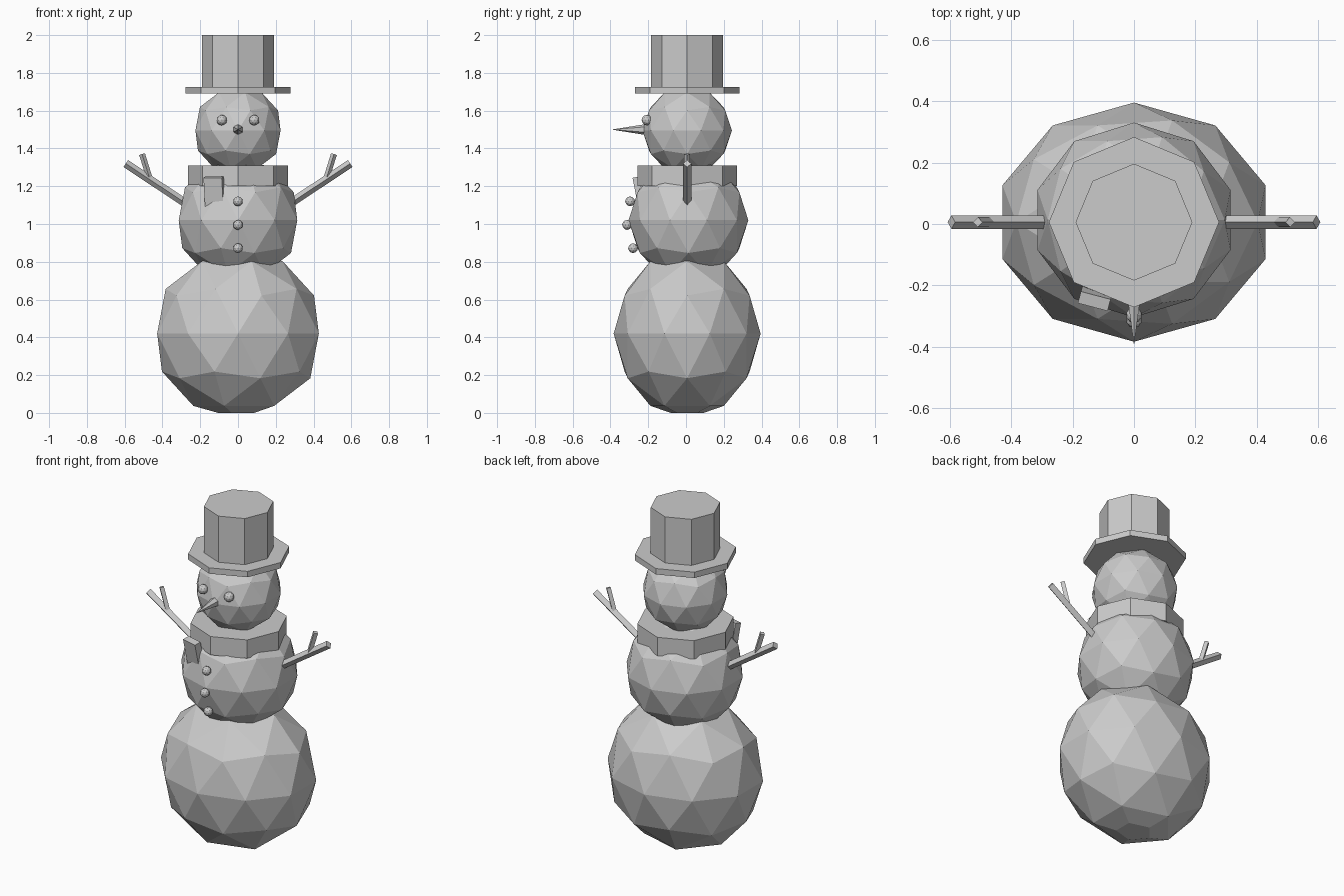
import bpy
import bmesh
from math import pi
from mathutils import Matrix, Vector, Euler

cube = bpy.data.objects.get("Cube")
if cube:
    bpy.data.objects.remove(cube, do_unlink=True)

MID_Y = 0.006  # depth of the figure's axis

stone = bpy.data.materials.new("plain_grey")
stone.use_nodes = True
stone.diffuse_color = (0.6, 0.6, 0.6, 1)
stone.node_tree.nodes["Principled BSDF"].inputs["Base Color"].default_value = (0.6, 0.6, 0.6, 1)


def finish(name, bm):
    mesh = bpy.data.meshes.new(name)
    bm.to_mesh(mesh)
    bm.free()
    mesh.materials.append(stone)
    obj = bpy.data.objects.new(name, mesh)
    bpy.context.collection.objects.link(obj)
    return obj


def ball(name, center, size, floor=None):
    """Low-poly ball, optionally cut flat at a height."""
    bm = bmesh.new()
    bmesh.ops.create_icosphere(bm, subdivisions=2, radius=1)
    bm.transform(Matrix.Translation(center) @ Matrix.Diagonal((*size, 1)))
    if floor is not None:
        geom = bm.verts[:] + bm.edges[:] + bm.faces[:]
        bmesh.ops.bisect_plane(bm, geom=geom, plane_co=(0, 0, floor),
                               plane_no=(0, 0, -1), clear_outer=True)
        rim = [e for e in bm.edges if e.is_boundary]
        bmesh.ops.contextual_create(bm, geom=rim)
        bmesh.ops.recalc_face_normals(bm, faces=bm.faces[:])
    return finish(name, bm)


def rod(name, start, end, r1, r2, sides, turn=0.0):
    """Straight prism or cone between two points."""
    start, end = Vector(start), Vector(end)
    axis = end - start
    bm = bmesh.new()
    bmesh.ops.create_cone(bm, cap_ends=True, segments=sides, radius1=r1,
                          radius2=r2, depth=axis.length)
    # keep the section's second axis along y where the rod leans sideways
    z = axis.normalized()
    ref = Vector((1, 0, 0)) if abs(z.y) > 0.9 else Vector((0, 1, 0))
    x = ref.cross(z).normalized()
    rot = Matrix((x, z.cross(x), z)).transposed().to_4x4()
    bm.transform(Matrix.Translation((start + end) / 2) @ rot @ Matrix.Rotation(turn, 4, 'Z'))
    return finish(name, bm)


# Three stacked balls
ball("lower_body", (0, MID_Y, 0.42), (0.45, 0.389, 0.45), floor=0.0)
ball("middle_body", (0, 0.013, 1.02), (0.33, 0.317, 0.33))
ball("head", (0, MID_Y, 1.495), (0.237, 0.237, 0.237))

# Hat and scarf collar
for name, low, high, radius in (("hat_brim", 1.69, 1.725, 0.277),
                                ("hat_crown", 1.72, 2.0, 0.19),
                                ("scarf_collar", 1.2, 1.31, 0.264)):
    rod(name, (0, MID_Y, low), (0, MID_Y, high), radius, radius, 8)

# Hanging scarf end
bm = bmesh.new()
bmesh.ops.create_cube(bm, size=1)
bm.transform(Matrix.Translation((-0.125, -0.235, 1.165))
             @ Euler((0.2, 0, -0.26)).to_matrix().to_4x4()
             @ Matrix.Diagonal((0.1, 0.04, 0.17, 1)))
finish("scarf_end", bm)

# Nose
rod("nose", (0, -0.18, 1.5), (0, -0.394, 1.5), 0.034, 0, 6, pi / 6)

# Eyes
for side, sign in (("left", 1), ("right", -1)):
    ball(side + "_eye", (sign * 0.086, -0.207, 1.55), (0.028,) * 3)

# Buttons
for i, (y, z) in enumerate(((-0.296, 1.12), (-0.312, 0.995), (-0.28, 0.872))):
    ball("button_%d" % (i + 1), (0, y, z), (0.026,) * 3)

# Stick arms, each with one twig
for side, s in (("left", 1), ("right", -1)):
    rod(side + "_arm", (s * 0.27, MID_Y, 1.105), (s * 0.594, MID_Y, 1.32),
        0.022, 0.022, 4)
    rod(side + "_twig", (s * 0.466, MID_Y, 1.235), (s * 0.508, MID_Y, 1.37),
        0.016, 0.016, 4)
